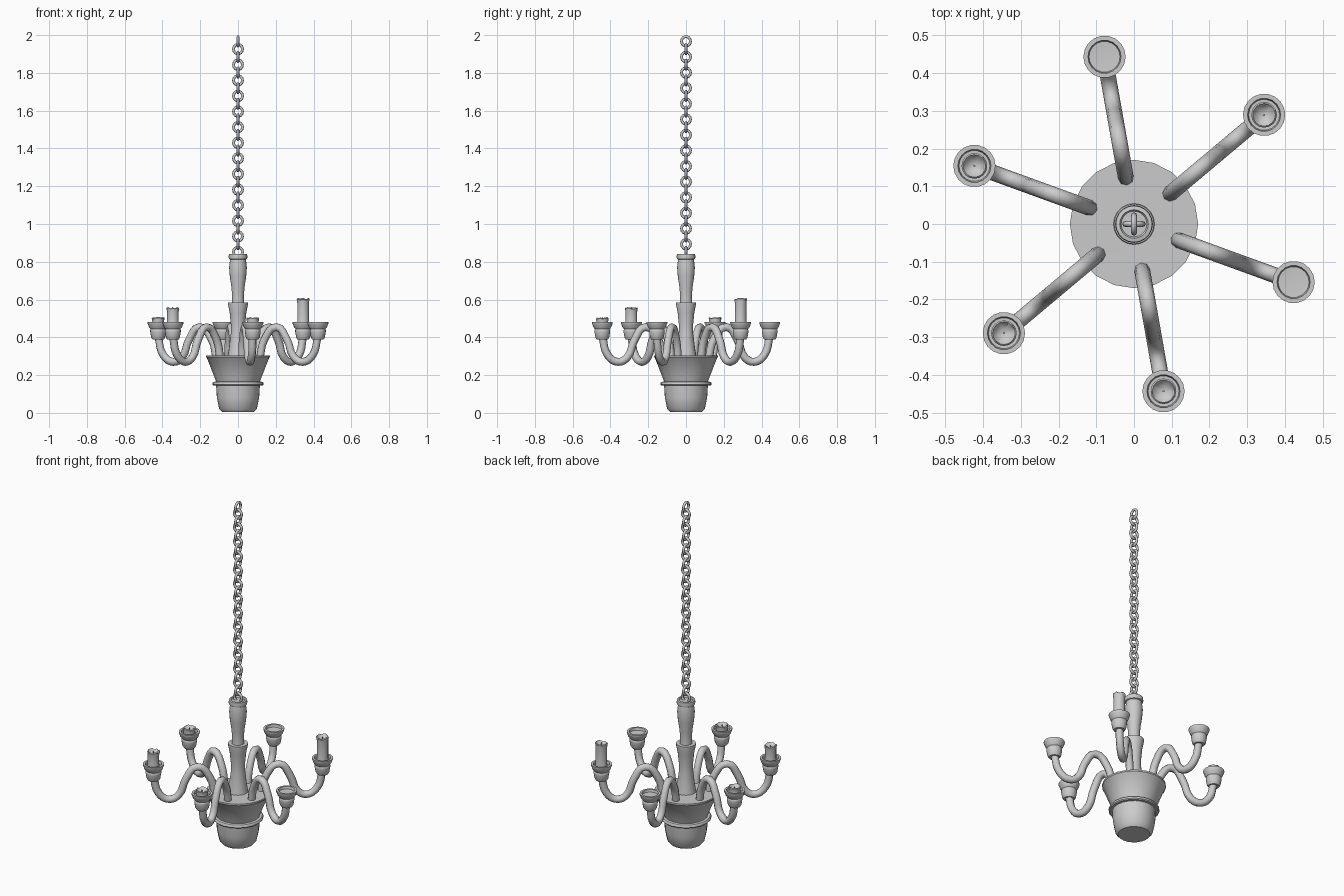
import bpy, bmesh, math, random
from mathutils import Matrix, Vector

if "Cube" in bpy.data.objects:
    bpy.data.objects.remove(bpy.data.objects["Cube"])

random.seed(4)


def finish(name, bm, angle=40):
    bmesh.ops.recalc_face_normals(bm, faces=bm.faces[:])
    me = bpy.data.meshes.new(name)
    bm.to_mesh(me)
    bm.free()
    ob = bpy.data.objects.new(name, me)
    bpy.context.collection.objects.link(ob)
    smooth(ob, angle)
    return ob


def smooth(ob, angle=40):
    bpy.ops.object.select_all(action='DESELECT')
    ob.select_set(True)
    bpy.context.view_layer.objects.active = ob
    bpy.ops.object.shade_smooth_by_angle(angle=math.radians(angle))


def lathe(name, profile, sides, loc=(0, 0, 0), jitter=None):
    """Revolve (radius, z) points; radius 0 makes a pole. jitter: {ring: amount}."""
    bm = bmesh.new()
    wobble = [random.uniform(-1, 1) for _ in range(sides)]
    rings = []
    for k, (r, z) in enumerate(profile):
        amp = (jitter or {}).get(k, 0)
        if r == 0:
            rings.append([bm.verts.new((0, 0, z))] * sides)
        else:
            rings.append([bm.verts.new((r * math.cos(2 * math.pi * i / sides),
                                        r * math.sin(2 * math.pi * i / sides),
                                        z + amp * wobble[i])) for i in range(sides)])
    for a, b in zip(rings, rings[1:]):
        for i in range(sides):
            j = (i + 1) % sides
            bm.faces.new(list(dict.fromkeys((a[i], a[j], b[j], b[i]))))
    ob = finish(name, bm)
    ob.location = loc
    return ob


# Central turned pieces
lathe("base_pot", [(0, 0.005), (0.085, 0.005), (0.1, 0.022), (0.112, 0.08), (0.116, 0.145),
                   (0.13, 0.145), (0.135, 0.15), (0.135, 0.158), (0.13, 0.164), (0.116, 0.166),
                   (0.125, 0.19), (0.165, 0.292), (0.17, 0.296), (0.17, 0.305),
                   (0.163, 0.305), (0, 0.303)], 20)
lathe("lower_column", [(0, 0.295), (0.056, 0.295), (0.048, 0.34), (0.038, 0.42), (0.038, 0.47),
                       (0.044, 0.53), (0.053, 0.575), (0.053, 0.585), (0, 0.585)], 20)
lathe("upper_column", [(0, 0.58), (0.033, 0.58), (0.031, 0.61), (0.034, 0.66), (0.043, 0.72),
                       (0.047, 0.77), (0.043, 0.805), (0.042, 0.812), (0.048, 0.815),
                       (0.05, 0.825), (0.048, 0.84), (0.038, 0.842), (0.034, 0.835),
                       (0, 0.835)], 20)

# Chain of alternating oval links
PITCH = 0.0413
for n in range(28):
    bm = bmesh.new()
    su, sv, wire = 14, 8, 0.0075
    grid = []
    for i in range(su):
        u = 2 * math.pi * i / su
        out = Vector((math.cos(u), 0, math.sin(u)))
        mid = Vector((out.x * 0.0235, 0, out.z * 0.0255))
        grid.append([bm.verts.new(mid + out * wire * math.cos(2 * math.pi * j / sv)
                                  + Vector((0, wire * math.sin(2 * math.pi * j / sv), 0)))
                     for j in range(sv)])
    for i in range(su):
        for j in range(sv):
            a, b = grid[i], grid[(i + 1) % su]
            bm.faces.new((a[j], b[j], b[(j + 1) % sv], a[(j + 1) % sv]))
    link = finish(f"chain_link_{n + 1}", bm, 60)
    link.location.z = 1.967 - n * PITCH
    link.rotation_euler.z = math.pi / 2 if n % 2 == 0 else 0

# Arms, cups and candles: candle top height per arm, None = empty cup
ARM_PATH = [(0.122, 0.285), (0.15, 0.39), (0.217, 0.454), (0.277, 0.385),
            (0.315, 0.295), (0.365, 0.27), (0.42, 0.305), (0.45, 0.405)]
CUP = [(0, 0.388), (0.03, 0.388), (0.037, 0.4), (0.042, 0.43), (0.042, 0.438),
       (0.039, 0.443), (0.049, 0.455), (0.053, 0.468), (0.056, 0.474), (0.056, 0.482),
       (0.044, 0.482), (0.041, 0.468), (0, 0.465)]
CANDLE_TOPS = [0.605, None, 0.503, 0.556, 0.503, None]

for k, top in enumerate(CANDLE_TOPS):
    ang = math.radians(40 + 60 * k)
    # S-curved arm
    cu = bpy.data.curves.new(f"arm_{k + 1}", 'CURVE')
    cu.dimensions = '3D'
    cu.bevel_depth = 0.021
    cu.bevel_resolution = 2
    cu.resolution_u = 4
    cu.use_fill_caps = True
    sp = cu.splines.new('BEZIER')
    sp.bezier_points.add(len(ARM_PATH) - 1)
    for bp, (r, z) in zip(sp.bezier_points, ARM_PATH):
        bp.co = (r, 0, z)
        bp.handle_left_type = bp.handle_right_type = 'AUTO'
    arm = bpy.data.objects.new(f"arm_{k + 1}", cu)
    bpy.context.collection.objects.link(arm)
    arm.rotation_euler.z = ang
    bpy.ops.object.select_all(action='DESELECT')
    arm.select_set(True)
    bpy.context.view_layer.objects.active = arm
    bpy.ops.object.convert(target='MESH')
    smooth(bpy.context.object, 50)

    # Candle cup
    spot = (0.45 * math.cos(ang), 0.45 * math.sin(ang), 0)
    lathe(f"candle_cup_{k + 1}", CUP, 18, spot)

    # Partly melted candle with wick
    if top:
        lathe(f"candle_{k + 1}", [(0, 0.46), (0.034, 0.46), (0.031, 0.475), (0.031, top - 0.02),
                                  (0.034, top - 0.004), (0.03, top), (0.025, top - 0.006),
                                  (0.015, top - 0.014), (0, top - 0.017)],
              16, spot, {4: 0.004, 5: 0.005, 6: 0.003})
        lathe(f"wick_{k + 1}", [(0, top - 0.02), (0.003, top - 0.02), (0.003, top - 0.002),
                                (0, top)], 6, spot)
